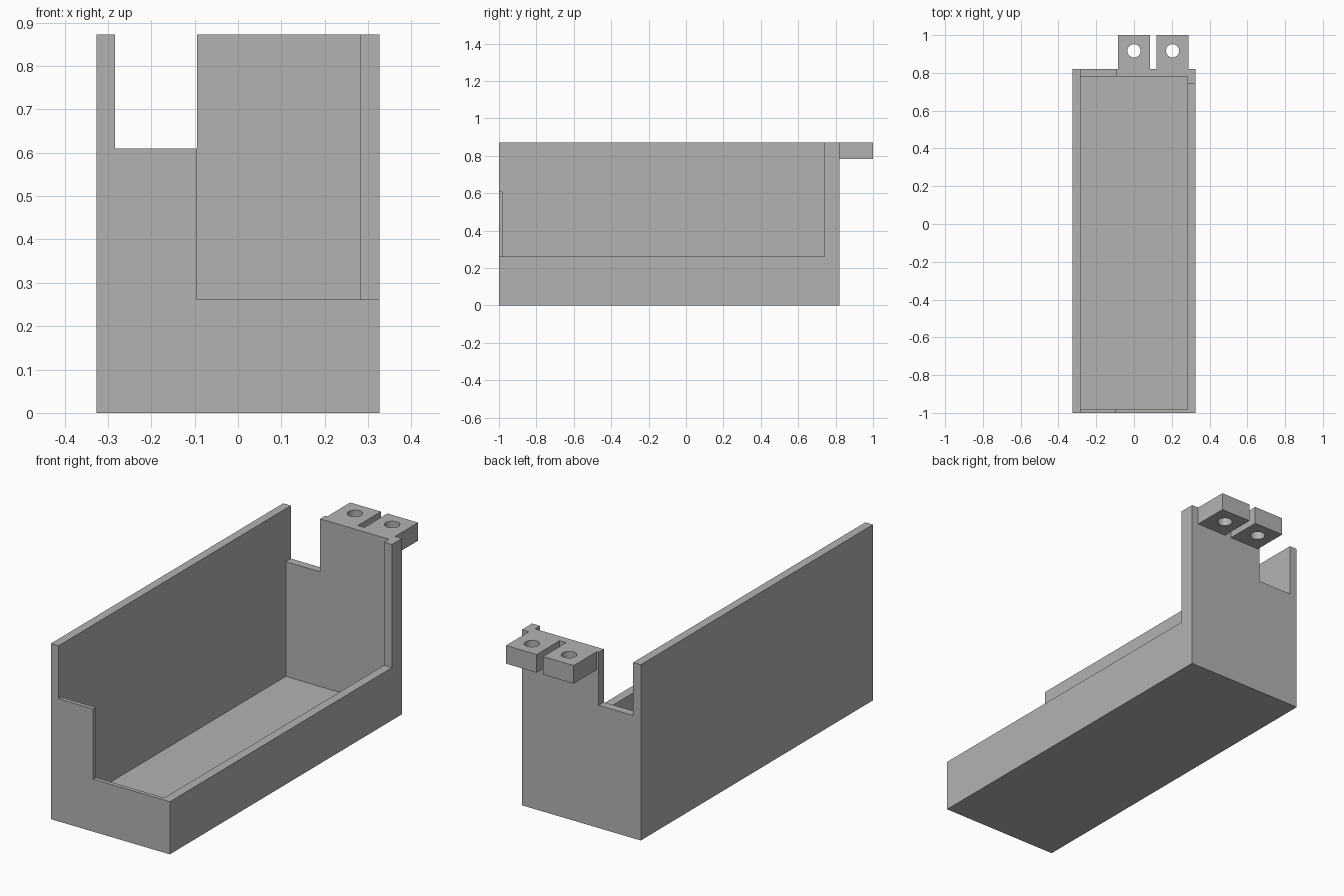
import bpy
import bmesh
from mathutils import Matrix

cube = bpy.data.objects.get("Cube")
if cube:
    bpy.data.objects.remove(cube, do_unlink=True)

grey = bpy.data.materials.new("plain grey")
grey.use_nodes = True
grey.diffuse_color = (0.45, 0.45, 0.45, 1)
grey.node_tree.nodes["Principled BSDF"].inputs["Base Color"].default_value = grey.diffuse_color


def add_object(name, bm):
    mesh = bpy.data.meshes.new(name)
    bm.to_mesh(mesh)
    bm.free()
    mesh.materials.append(grey)
    obj = bpy.data.objects.new(name, mesh)
    bpy.context.collection.objects.link(obj)
    return obj


def box(name, x, y, z):
    """Box from (min, max) pairs on each axis."""
    bm = bmesh.new()
    bmesh.ops.create_cube(bm, size=1)
    for v in bm.verts:
        v.co = [span[0] if c < 0 else span[1] for c, span in zip(v.co, (x, y, z))]
    return add_object(name, bm)


def cylinder(name, x, y, z, radius, depth):
    bm = bmesh.new()
    bmesh.ops.create_cone(bm, cap_ends=True, segments=32, radius1=radius, radius2=radius,
                          depth=depth, matrix=Matrix.Translation((x, y, z)))
    return add_object(name, bm)


def combine(target, other, operation):
    """Apply a boolean and remove the helper."""
    other.hide_render = True
    mod = target.modifiers.new(operation.title(), "BOOLEAN")
    mod.operation = operation
    mod.solver = "EXACT"
    mod.object = other
    bpy.context.view_layer.objects.active = target
    bpy.ops.object.modifier_apply(modifier=mod.name)
    bpy.data.objects.remove(other, do_unlink=True)


LEFT, RIGHT = -0.284, 0.282      # inner faces of the side walls
STEP = -0.095                    # edge of the stepped end walls
TOP = 0.872
ABOVE = 1.2

# Solid block hollowed into an open tray
tray = box("tray_body", (-0.326, 0.326), (-1, 0.82), (0, TOP))
combine(tray, box("cavity_cutter", (LEFT, RIGHT), (-0.98, 0.78), (0.04, ABOVE)), "DIFFERENCE")

# Notches in the front and back walls beside the tall wall
combine(tray, box("notch_cutter", (LEFT, STEP), (-1.2, 1), (0.609, ABOVE)), "DIFFERENCE")

# Low front and side walls, leaving a corner post at the back
combine(tray, box("low_wall_cutter", (STEP, 0.5), (-1.2, 0.741), (0.261, ABOVE)), "DIFFERENCE")

# Pair of drilled mounting tabs on the back wall
for x in (0, 0.204):
    combine(tray, box("mounting_tab", (x - 0.084, x + 0.084), (0.8, 1), (0.782, TOP)), "UNION")
    combine(tray, cylinder("hole_cutter", x, 0.917, 0.827, 0.035, 0.3), "DIFFERENCE")

# Smooth hole walls, crisp edges elsewhere
bpy.ops.object.select_all(action="DESELECT")
tray.select_set(True)
bpy.context.view_layer.objects.active = tray
bpy.ops.object.shade_smooth_by_angle()
